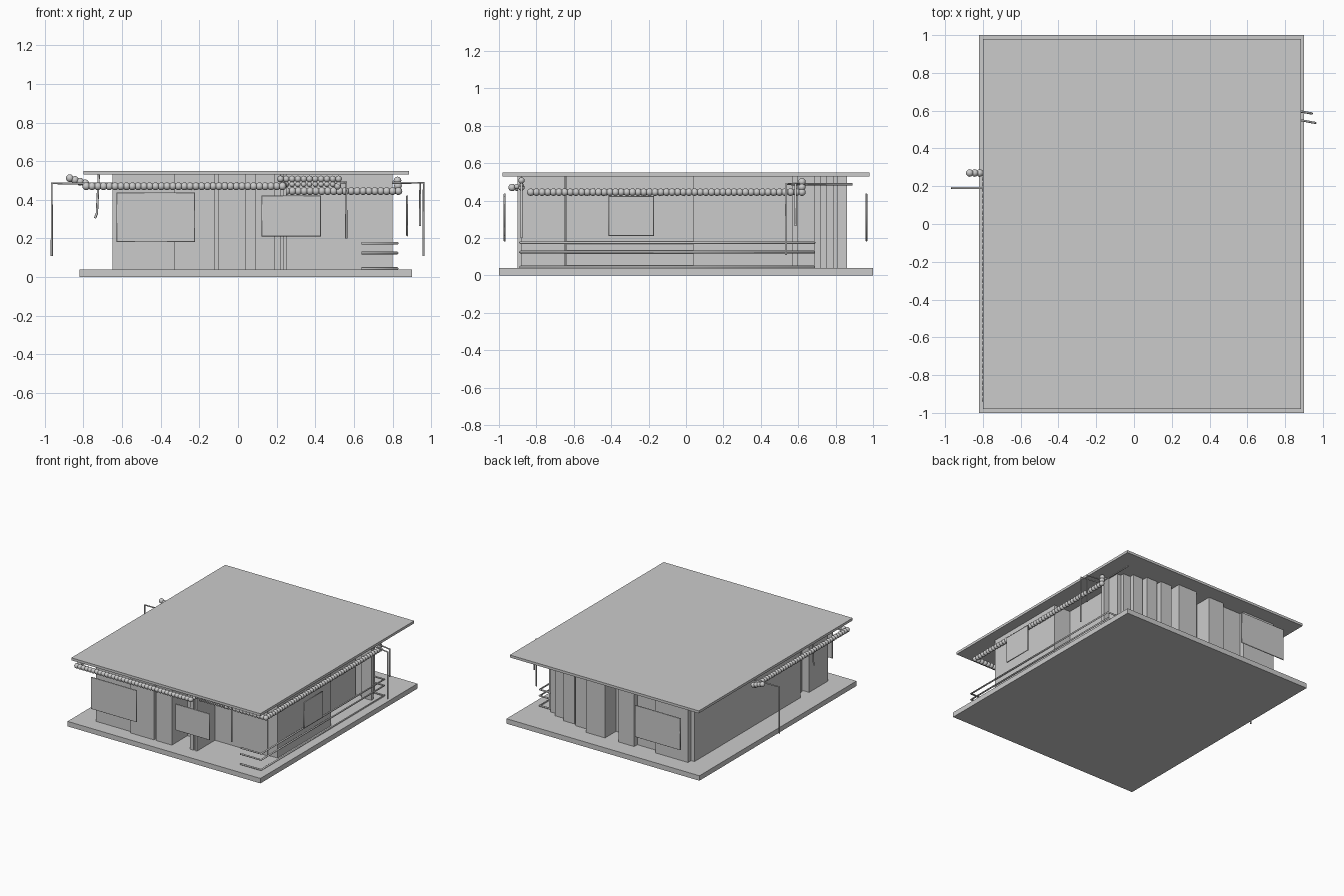
import bpy, bmesh
from mathutils import Vector, Matrix


def box(name, x0, x1, y0, y1, z0=0.038, z1=0.532):
    bm = bmesh.new()
    m = Matrix.Translation(((x0 + x1) / 2, (y0 + y1) / 2, (z0 + z1) / 2)) @ Matrix.Diagonal((x1 - x0, y1 - y0, z1 - z0, 1))
    bmesh.ops.create_cube(bm, size=1, matrix=m)
    return finish(name, bm)


def finish(name, bm, smooth=False):
    me = bpy.data.meshes.new(name)
    bm.to_mesh(me)
    bm.free()
    for p in me.polygons:
        p.use_smooth = smooth
    ob = bpy.data.objects.new(name, me)
    bpy.context.collection.objects.link(ob)
    return ob


def pipe(name, pts, r, closed=False):
    cu = bpy.data.curves.new(name, 'CURVE')
    cu.dimensions = '3D'
    cu.bevel_depth = r
    cu.bevel_resolution = 2
    cu.use_fill_caps = True
    sp = cu.splines.new('POLY')
    sp.points.add(len(pts) - 1)
    for p, c in zip(sp.points, pts):
        p.co = (*c, 1)
    sp.use_cyclic_u = closed
    ob = bpy.data.objects.new(name, cu)
    bpy.context.collection.objects.link(ob)
    return ob


def duct(name, pts, r=0.02, step=0.03):
    # flexible ribbed duct: overlapping beads along a path
    bm = bmesh.new()
    for a, b in zip(pts, pts[1:]):
        a, b = Vector(a), Vector(b)
        n = max(1, round((b - a).length / step))
        for i in range(n + 1):
            bmesh.ops.create_uvsphere(bm, u_segments=12, v_segments=8, radius=r,
                                      matrix=Matrix.Translation(a.lerp(b, i / n)))
    finish(name, bm, True)


def sign(name, a0, a1, z0, z1, pos, axis):
    # thin board with a raised rim
    t = 0.004
    if axis == 'y':
        box(name, a0, a1, pos - t, pos + t, z0, z1)
        c = [(a0, pos, z0), (a1, pos, z0), (a1, pos, z1), (a0, pos, z1)]
    else:
        box(name, pos - t, pos + t, a0, a1, z0, z1)
        c = [(pos, a0, z0), (pos, a1, z0), (pos, a1, z1), (pos, a0, z1)]
    pipe(name + "_rim", c, 0.005, True)


# Slabs
box("floor_slab", -0.82, 0.90, -1, 1, 0, 0.04)
box("roof_slab", -0.80, 0.885, -0.98, 0.98, 0.53, 0.55)

# Building core and front walls
box("core", -0.60, 0.62, -0.62, 0.68)
box("left_wall", -0.65, -0.55, -0.53, 0.82)
box("front_left_wall", -0.65, -0.33, -0.88, -0.64)
box("front_mid_wall", -0.33, -0.12, -0.90, -0.60)
box("front_recess_wall", -0.12, -0.10, -0.87, -0.60)
box("front_end_wall", -0.10, 0.04, -0.90, -0.60)
box("front_inner_wall", 0.04, 0.09, -0.70, -0.60)
for i, (x0, x1, y) in enumerate([(0.19, 0.22, -0.88), (0.22, 0.235, -0.86), (0.235, 0.25, -0.88)]):
    box(f"front_pier_{i}", x0, x1, y, -0.60)
box("front_right_wall", 0.25, 0.72, -0.65, -0.55)
box("front_right_strip", 0.705, 0.74, -0.645, -0.55)

# Right walls, set back in two steps
box("right_front_wall", 0.60, 0.80, -0.64, 0.04)
box("right_back_wall", 0.55, 0.65, 0.04, 0.57)

# Staggered piers at the back right corner
for i, (x0, x1, y0, y1) in enumerate([
        (0.70, 0.79, 0.57, 0.595), (0.62, 0.74, 0.595, 0.69), (0.60, 0.705, 0.69, 0.72),
        (0.55, 0.64, 0.60, 0.755), (0.44, 0.54, 0.60, 0.79), (0.32, 0.42, 0.60, 0.81),
        (0.12, 0.29, 0.60, 0.86)]):
    box(f"corner_pier_{i}", x0, x1, y0, y1)

# Back walls
box("back_recess_wall", -0.05, 0.12, 0.60, 0.72)
box("back_pier", -0.14, 0.00, 0.60, 0.86)
box("back_mid_wall", -0.33, -0.14, 0.60, 0.82)
box("back_left_wall", -0.62, -0.33, 0.60, 0.86)

# Sign boards
sign("front_sign_large", -0.625, -0.225, 0.185, 0.435, -0.97, 'y')
sign("front_sign_small", 0.125, 0.425, 0.215, 0.42, -0.97, 'y')
sign("back_sign", -0.625, -0.225, 0.185, 0.435, 0.965, 'y')
sign("right_sign", -0.41, -0.175, 0.215, 0.42, 0.875, 'x')

# Ribbed ducts under the eaves
duct("left_front_duct", [(-0.87, 0.27, 0.512), (-0.79, 0.27, 0.485), (-0.785, 0.24, 0.47),
                         (-0.785, -0.93, 0.47), (0.23, -0.93, 0.47)])
duct("right_duct", [(0.22, -0.83, 0.445), (0.83, -0.83, 0.445), (0.83, 0.62, 0.445), (0.825, 0.62, 0.50)])
duct("upper_duct", [(0.22, -0.70, 0.508), (0.22, -0.88, 0.508), (0.52, -0.88, 0.508), (0.515, -0.88, 0.47)], 0.017)
duct("middle_duct", [(0.23, -0.93, 0.47), (0.25, -0.88, 0.48), (0.52, -0.88, 0.48)], 0.014)

# Handrails and kerb along the right walkway
for z in (0.125, 0.175, 0.045):
    pipe(f"walkway_rail_{int(z * 1000)}", [(0.64, -0.885, z), (0.825, -0.885, z), (0.825, 0.685, z), (0.64, 0.685, z)],
         0.007)

# Thin drain pipes
pipe("left_drain", [(-0.64, 0.19, 0.485), (-0.963, 0.19, 0.485), (-0.963, 0.19, 0.11)], 0.006)
pipe("left_front_drain", [(-0.72, -0.58, 0.53), (-0.73, -0.58, 0.33), (-0.74, -0.58, 0.305)], 0.006)
pipe("front_drain", [(0.50, -0.88, 0.49), (0.56, -0.88, 0.49), (0.56, -0.88, 0.20)], 0.006)
pipe("right_drain_long", [(0.80, 0.89, 0.488), (0.80, 0.565, 0.488), (0.96, 0.535, 0.488), (0.96, 0.535, 0.11)], 0.006)
pipe("right_drain_short", [(0.80, 0.61, 0.488), (0.942, 0.585, 0.488), (0.942, 0.585, 0.265)], 0.006)
